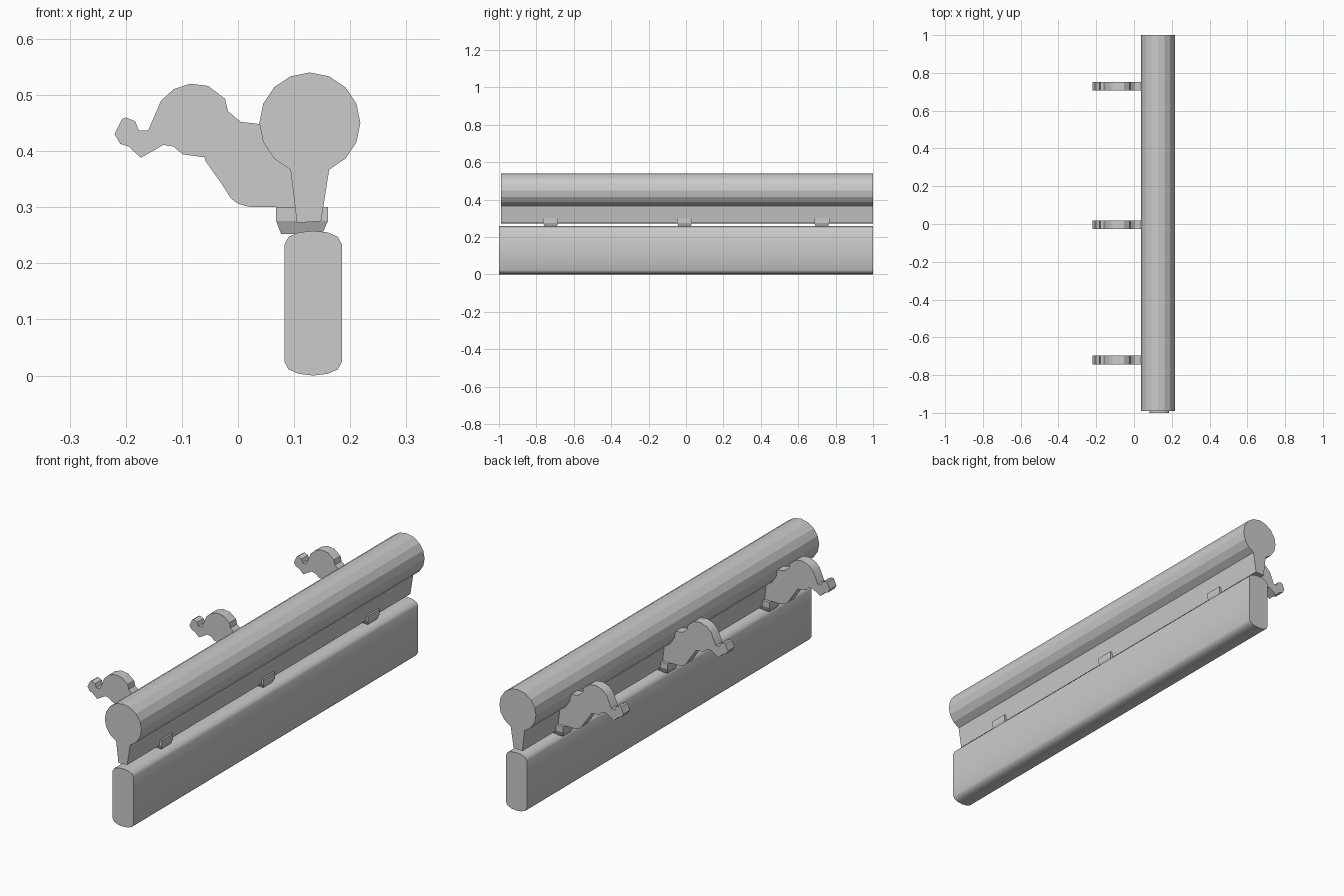
import bpy
import bmesh
from math import cos, sin, radians

if "Cube" in bpy.data.objects:
    bpy.data.objects.remove(bpy.data.objects["Cube"])

# Single grey finish
grey = bpy.data.materials.new("plain grey")
grey.use_nodes = True
tone = (0.6, 0.6, 0.6, 1)
grey.diffuse_color = tone
grey.node_tree.nodes["Principled BSDF"].inputs["Base Color"].default_value = tone


def finish(name, bm, smooth_angle=None):
    bmesh.ops.recalc_face_normals(bm, faces=bm.faces)
    mesh = bpy.data.meshes.new(name)
    bm.to_mesh(mesh)
    bm.free()
    mesh.materials.append(grey)
    obj = bpy.data.objects.new(name, mesh)
    bpy.context.collection.objects.link(obj)
    if smooth_angle:
        bpy.ops.object.select_all(action="DESELECT")
        obj.select_set(True)
        bpy.context.view_layer.objects.active = obj
        bpy.ops.object.shade_smooth_by_angle(angle=radians(smooth_angle))
    return obj


def extrude(name, profile, start, end, smooth_angle=None):
    """Extrude an (x, z) outline along y."""
    bm = bmesh.new()
    face = bm.faces.new([bm.verts.new((x, start, z)) for x, z in profile])
    extruded = bmesh.ops.extrude_face_region(bm, geom=[face])["geom"]
    moved = [v for v in extruded if isinstance(v, bmesh.types.BMVert)]
    bmesh.ops.translate(bm, verts=moved, vec=(0, end - start, 0))
    return finish(name, bm, smooth_angle)


# Round rail whose lowest corner is replaced by a tapered web
rail = [(0.128 + 0.09 * cos(radians(a)), 0.45 + 0.09 * sin(radians(a)))
        for a in (-67.5 + 22.5 * i for i in range(15))]
rail += [(0.105, 0.272), (0.148, 0.275)]
extrude("top_rail", rail, -0.99, 1)

# Board with softly rounded long edges, mirrored from one quarter
quarter = [(0.051, 0.105), (0.044, 0.118), (0.026, 0.126), (0, 0.129)]
half = quarter + [(-x, z) for x, z in quarter[-2::-1]]
board = half + [(-x, -z) for x, z in half]
extrude("lower_board", [(0.134 + x, 0.129 + z) for x, z in board], -1, 1, 50)

# Curved arm outline, from the hooked tip over the top and back underneath
arm = [(-0.22, 0.43), (-0.207, 0.457), (-0.2, 0.46), (-0.183, 0.453),
       (-0.177, 0.437), (-0.16, 0.437), (-0.137, 0.49), (-0.115, 0.51),
       (-0.085, 0.52), (-0.053, 0.516), (-0.023, 0.493), (-0.018, 0.471),
       (0.005, 0.452), (0.04, 0.448), (0.11, 0.44), (0.11, 0.3),
       (0.022, 0.3), (0, 0.306), (-0.013, 0.316), (-0.03, 0.343),
       (-0.058, 0.382), (-0.06, 0.389), (-0.098, 0.394), (-0.115, 0.408),
       (-0.133, 0.411), (-0.173, 0.388), (-0.195, 0.408), (-0.21, 0.413)]


def clip(name, y):
    """Small block gripping the web, tapered at its foot."""
    bm = bmesh.new()
    rings = []
    for z, left, right, depth in ((0.3, 0.068, 0.16, 0.04),
                                  (0.275, 0.068, 0.16, 0.04),
                                  (0.252, 0.077, 0.15, 0.03)):
        rings.append([bm.verts.new(p) for p in (
            (left, y - depth, z), (right, y - depth, z),
            (right, y + depth, z), (left, y + depth, z))])
    for upper, lower in zip(rings, rings[1:]):
        for i in range(4):
            j = (i + 1) % 4
            bm.faces.new((upper[i], upper[j], lower[j], lower[i]))
    bm.faces.new(rings[0])
    bm.faces.new(rings[-1])
    finish(name, bm)


# Three arms and clips along the rail
for place, y in (("front", -0.72), ("middle", -0.004), ("back", 0.73)):
    extrude(place + "_arm", arm, y - 0.023, y + 0.023, 30)
    clip(place + "_clip", y - 0.004)
